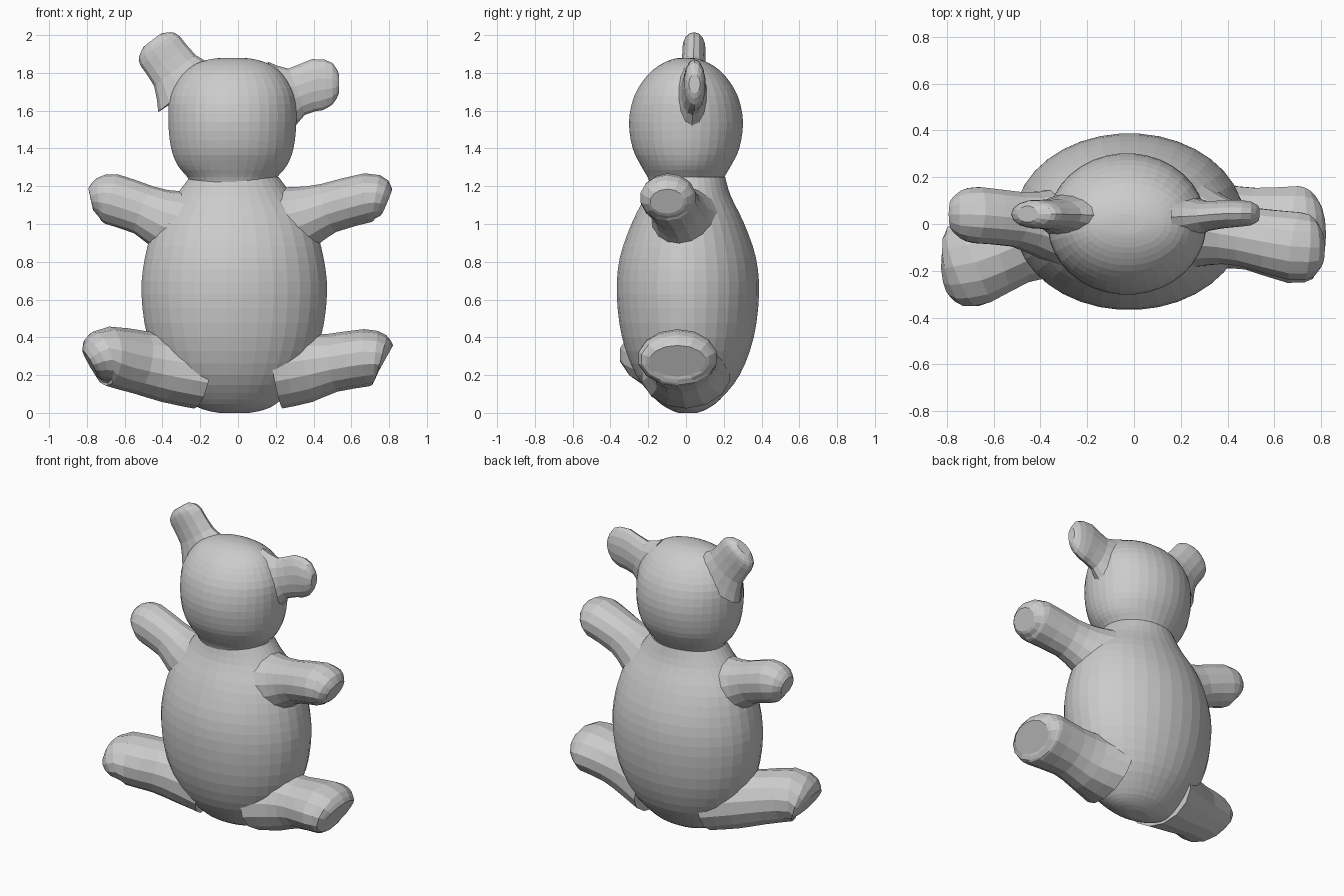
import bpy, bmesh, math
from mathutils import Vector


def spline(keys, steps):
    """Catmull-Rom interpolation through (x, y, z, half_y, half_other) sections."""
    out = []
    n = len(keys)
    for i in range(n - 1):
        p0, p1, p2, p3 = (keys[max(0, min(n - 1, i + k))] for k in (-1, 0, 1, 2))
        for s in range(steps):
            t = s / steps
            out.append([0.5 * (2 * b + (c - a) * t + (2 * a - 5 * b + 4 * c - d) * t * t
                               + (3 * b - a - 3 * c + d) * t ** 3)
                        for a, b, c, d in zip(p0, p1, p2, p3)])
    out.append(list(keys[-1]))
    return out


def loft(name, keys, sides, steps):
    """Skin elliptical rings along a path, capped at both ends."""
    secs = spline(keys, steps)
    bm = bmesh.new()
    rings = []
    for i, (x, y, z, a, b) in enumerate(secs):
        lo, hi = secs[max(i - 1, 0)], secs[min(i + 1, len(secs) - 1)]
        d = (Vector(hi[:3]) - Vector(lo[:3])).normalized()
        u = Vector((0, 1, 0))
        u = (u - d * u.dot(d)).normalized()
        v = d.cross(u)
        ring = []
        for k in range(sides):
            ang = 2 * math.pi * (k + 0.5) / sides
            ring.append(bm.verts.new(Vector((x, y, z)) + u * a * math.cos(ang) + v * b * math.sin(ang)))
        rings.append(ring)
    for r, s in zip(rings, rings[1:]):
        for k in range(sides):
            j = (k + 1) % sides
            bm.faces.new((r[k], r[j], s[j], s[k]))
    bm.faces.new(rings[0][::-1])
    bm.faces.new(rings[-1])
    bmesh.ops.recalc_face_normals(bm, faces=bm.faces)
    me = bpy.data.meshes.new(name)
    bm.to_mesh(me)
    bm.free()
    ob = bpy.data.objects.new(name, me)
    bpy.context.collection.objects.link(ob)
    return ob


def upright(profile, x, y):
    """Turn (z, half_y, half_x) rows into vertical sections."""
    return [(x, y, z, a, b) for z, a, b in profile]


# Torso and head
loft("torso", upright([(0.0, 0.05, 0.08), (0.02, 0.10, 0.17), (0.07, 0.17, 0.25), (0.2, 0.275, 0.37),
                       (0.4, 0.35, 0.46), (0.63, 0.378, 0.493), (0.82, 0.362, 0.475),
                       (1.0, 0.30, 0.42), (1.15, 0.227, 0.31), (1.25, 0.198, 0.235)],
                      -0.02, 0.01), 36, 3)
loft("head", upright([(1.21, 0.19, 0.22), (1.25, 0.205, 0.24), (1.31, 0.24, 0.29), (1.4, 0.283, 0.325),
                      (1.54, 0.303, 0.34), (1.68, 0.274, 0.33), (1.79, 0.203, 0.27),
                      (1.85, 0.125, 0.19), (1.875, 0.06, 0.10), (1.88, 0.02, 0.03)],
                     -0.03, 0.0), 36, 3)

# Ears: flat rounded paddles
loft("left_ear", [(-0.26, 0.035, 1.71, 0.10, 0.20), (-0.334, 0.04, 1.812, 0.068, 0.137),
                  (-0.412, 0.042, 1.916, 0.062, 0.13), (-0.439, 0.042, 1.952, 0.056, 0.105),
                  (-0.455, 0.042, 1.973, 0.035, 0.055)], 14, 2)
loft("right_ear", [(0.22, 0.03, 1.67, 0.10, 0.20), (0.31, 0.035, 1.70, 0.065, 0.13),
                   (0.42, 0.045, 1.738, 0.06, 0.138), (0.50, 0.045, 1.742, 0.052, 0.11),
                   (0.535, 0.045, 1.742, 0.03, 0.05)], 14, 2)

# Arms: flared at the shoulder, blunt at the paw
loft("left_arm", [(-0.26, -0.01, 0.99, 0.19, 0.19), (-0.38, 0.0, 1.02, 0.15, 0.165),
                  (-0.50, 0.02, 1.075, 0.12, 0.134), (-0.67, 0.038, 1.132, 0.123, 0.135),
                  (-0.74, 0.04, 1.138, 0.105, 0.105), (-0.78, 0.04, 1.132, 0.065, 0.06)], 14, 2)
loft("right_arm", [(0.26, -0.01, 1.01, 0.19, 0.19), (0.36, -0.03, 1.04, 0.15, 0.165),
                   (0.48, -0.055, 1.085, 0.13, 0.133), (0.69, -0.095, 1.14, 0.15, 0.13),
                   (0.76, -0.10, 1.13, 0.13, 0.107), (0.79, -0.10, 1.12, 0.09, 0.07)], 14, 2)

# Legs: wide flattened limbs with blunt feet
loft("left_leg", [(-0.20, 0.0, 0.21, 0.24, 0.19), (-0.37, -0.04, 0.24, 0.20, 0.185),
                  (-0.52, -0.09, 0.268, 0.175, 0.168), (-0.69, -0.165, 0.30, 0.19, 0.157),
                  (-0.755, -0.19, 0.28, 0.17, 0.122), (-0.785, -0.195, 0.265, 0.12, 0.08)], 14, 2)
loft("right_leg", [(0.20, 0.0, 0.21, 0.24, 0.19), (0.36, -0.01, 0.24, 0.19, 0.185),
                   (0.50, -0.02, 0.265, 0.18, 0.155), (0.68, -0.045, 0.292, 0.213, 0.152),
                   (0.75, -0.045, 0.285, 0.195, 0.132), (0.775, -0.045, 0.275, 0.15, 0.095)], 14, 2)
